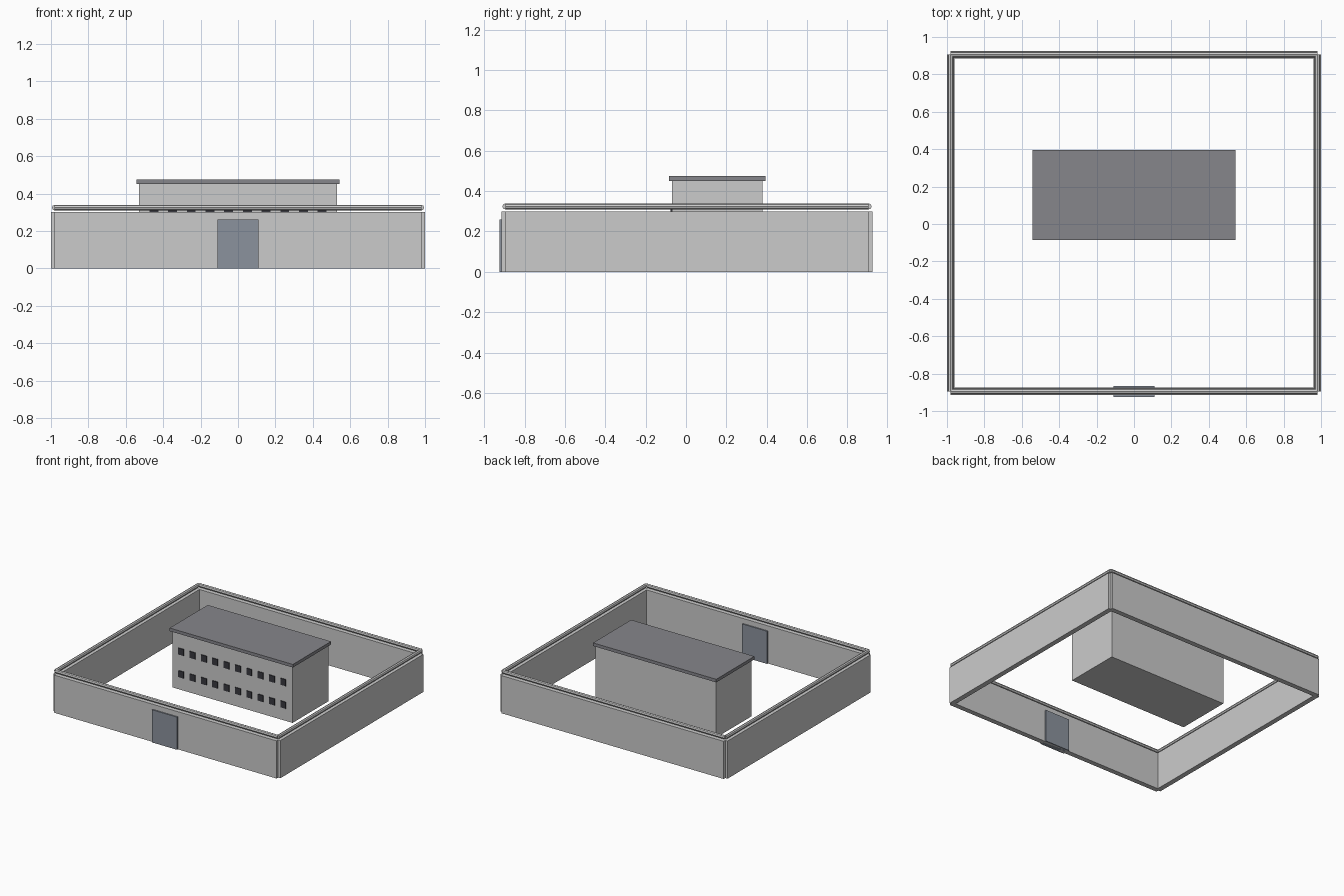
import bpy
import math

if "Cube" in bpy.data.objects:
    bpy.data.objects.remove(bpy.data.objects["Cube"])


def material(name, rgb):
    m = bpy.data.materials.new(name)
    m.diffuse_color = (*rgb, 1)
    m.use_nodes = True
    m.node_tree.nodes["Principled BSDF"].inputs["Base Color"].default_value = m.diffuse_color
    return m


def box(name, x, y, z, mat=None):
    """Box from (min, max) ranges on each axis."""
    bpy.ops.mesh.primitive_cube_add(size=1, location=[sum(r) / 2 for r in (x, y, z)])
    o = bpy.context.object
    o.name = name
    o.scale = [r[1] - r[0] for r in (x, y, z)]
    bpy.ops.object.transform_apply(location=False, rotation=False)
    if mat:
        o.data.materials.append(mat)
    return o


def rail(name, loc, length, rot):
    bpy.ops.mesh.primitive_cylinder_add(vertices=8, radius=0.015, depth=length,
                                        location=loc, rotation=rot)
    bpy.context.object.name = name


roof_mat = material("roof_grey", (0.24, 0.24, 0.26))
gate_mat = material("gate_blue_grey", (0.26, 0.29, 0.34))
glass_mat = material("window_dark", (0.04, 0.04, 0.05))

CY, T, H = 0.005, 0.02, 0.30      # yard centre, half wall thickness, wall height
RX, RY, RZ = 0.98, 0.90, 0.324    # wall centre lines and rail height

# Perimeter walls, each with a rail floating just above it
for s, fb, lr in ((-1, "front", "left"), (1, "back", "right")):
    y = CY + s * RY
    box(f"{fb}_wall", (-RX, RX), (y - T, y + T), (0, H))
    rail(f"{fb}_wall_rail", (0, y, RZ), 2 * RX, (0, math.pi / 2, 0))
    x = s * RX
    box(f"{lr}_wall", (x - T, x + T), (CY - RY, CY + RY), (0, H))
    rail(f"{lr}_wall_rail", (x, CY, RZ), 2 * RY, (math.pi / 2, 0, 0))

# Gate, slightly thicker than the front wall
box("gate", (-0.11, 0.11), (-0.925, -0.865), (0, 0.26), gate_mat)

# Main building and overhanging roof slab
box("building", (-0.53, 0.53), (-0.07, 0.38), (0, 0.45))
box("roof", (-0.543, 0.543), (-0.085, 0.395), (0.45, 0.475), roof_mat)

# Two rows of ten windows on the front
for row, z in enumerate((0.125, 0.305)):
    for i in range(10):
        x = -0.475 + 0.025 + i * 0.1
        box(f"window_{row + 1}_{i + 1}", (x - 0.024, x + 0.024), (-0.076, -0.06),
            (z - 0.026, z + 0.026), glass_mat)
